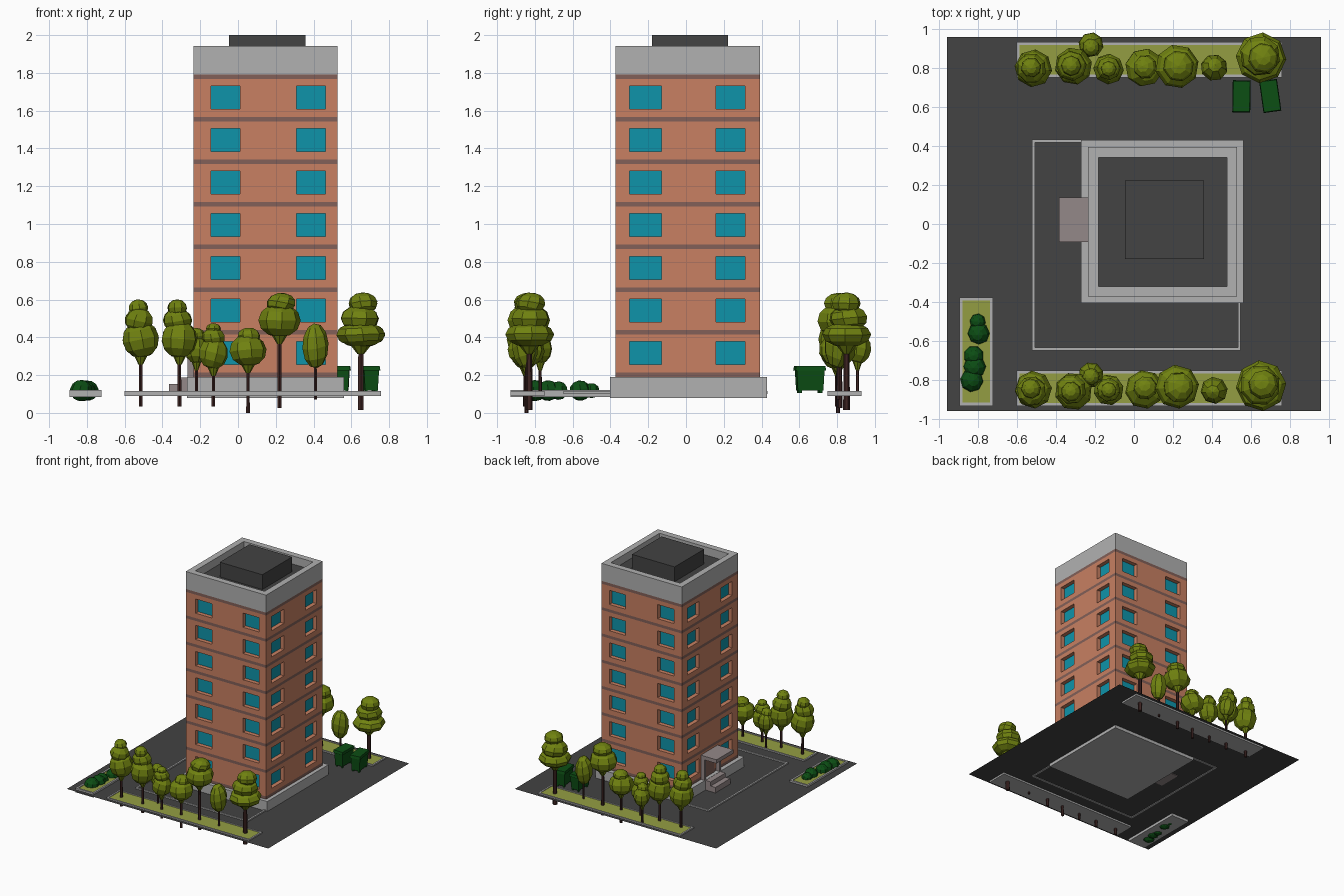
import bpy, bmesh, math, random
from mathutils import Matrix, Vector

if "Cube" in bpy.data.objects:
    bpy.data.objects.remove(bpy.data.objects["Cube"])

random.seed(4)


def mat(name, r, g, b):
    def lin(c):
        c /= 255
        return c / 12.92 if c <= 0.04045 else ((c + 0.055) / 1.055) ** 2.4
    m = bpy.data.materials.new(name)
    m.diffuse_color = (lin(r), lin(g), lin(b), 1)
    m.use_nodes = True
    m.node_tree.nodes["Principled BSDF"].inputs["Base Color"].default_value = m.diffuse_color
    return m


ASPHALT = mat("asphalt", 67, 67, 67)
CONCRETE = mat("concrete", 177, 177, 177)
WALL = mat("terracotta_wall", 200, 128, 98)
BAND = mat("brown_band", 130, 96, 88)
GLASS = mat("teal_glass", 15, 148, 170)
PORCH = mat("mauve_stone", 148, 136, 136)
GRASS = mat("grass", 148, 158, 66)
LEAF = mat("olive_leaf", 112, 130, 16)
GREEN = mat("dark_green", 12, 78, 20)
BARK = mat("bark", 62, 36, 34)


def finish(name, bm, *mats):
    me = bpy.data.meshes.new(name)
    bm.to_mesh(me)
    bm.free()
    for m in mats:
        me.materials.append(m)
    ob = bpy.data.objects.new(name, me)
    bpy.context.collection.objects.link(ob)
    return ob


def paint(verts, mi):
    faces = {f for v in verts for f in v.link_faces}
    for f in faces:
        f.material_index = mi
    return faces


def box(bm, x0, x1, y0, y1, z0, z1, mi=0):
    m = Matrix.Translation(((x0 + x1) / 2, (y0 + y1) / 2, (z0 + z1) / 2)) @ \
        Matrix.Diagonal((x1 - x0, y1 - y0, z1 - z0, 1))
    return paint(bmesh.ops.create_cube(bm, size=1, matrix=m)["verts"], mi)


def tray(name, bounds, rim, depth, outer, inner):
    """Box with a sunken floor of another colour."""
    bm = bmesh.new()
    top = max(box(bm, *bounds), key=lambda f: f.calc_center_median().z)
    bmesh.ops.inset_region(bm, faces=[top], thickness=rim)
    floor = bmesh.ops.extrude_discrete_faces(bm, faces=[top])["faces"][0]
    bmesh.ops.translate(bm, verts=floor.verts, vec=(0, 0, -depth))
    floor.material_index = 1
    return finish(name, bm, outer, inner)


def ball(bm, c, r, rz, mi=0, seg=8, rings=6):
    m = Matrix.Translation(c) @ Matrix.Diagonal((r, r, rz, 1)) @ \
        Matrix.Rotation(random.uniform(0, 6), 4, 'Z') @ Matrix.Rotation(random.uniform(-.3, .3), 4, 'X')
    paint(bmesh.ops.create_uvsphere(bm, u_segments=seg, v_segments=rings, radius=1, matrix=m)["verts"], mi)


def cone(bm, x, y, z0, z1, r0, r1, mi=0, seg=6):
    m = Matrix.Translation((x, y, (z0 + z1) / 2))
    paint(bmesh.ops.create_cone(bm, cap_ends=True, segments=seg, radius1=r0, radius2=r1,
                                depth=z1 - z0, matrix=m)["verts"], mi)


# Ground sheet
G = 0.105
bm = bmesh.new()
bmesh.ops.create_grid(bm, x_segments=1, y_segments=1, size=0.957, matrix=Matrix.Translation((0, 0, G)))
finish("ground", bm, ASPHALT)

# Tower walls: one grid per side, window cells pushed in
X0, X1, Y0, Y1 = -0.235, 0.528, -0.372, 0.393
BASE, STEP, FLOORS = 0.19, 0.2255, 7
TOP = BASE + FLOORS * STEP + 0.024
bm = bmesh.new()


def facade(origin, du, width, wins):
    o, du, up = Vector(origin), Vector(du), Vector((0, 0, 1))
    inward = up.cross(du)

    def quad(pts, mi):
        f = bm.faces.new([bm.verts.new(o + du * u + up * v + inward * d) for u, v, d in pts])
        f.material_index = mi

    us = [0, *wins, width]
    for k in range(FLOORS + 1):
        z = k * STEP
        quad([(0, z, 0), (width, z, 0), (width, z + .024, 0), (0, z + .024, 0)], 1)
        if k == FLOORS:
            break
        vs = [z + .024, z + .066, z + .188, z + STEP]
        for i in range(5):
            for j in range(3):
                c = [(us[i], vs[j]), (us[i + 1], vs[j]), (us[i + 1], vs[j + 1]), (us[i], vs[j + 1])]
                if i % 2 and j == 1:
                    quad([(u, v, .035) for u, v in c], 2)
                    for n in range(4):
                        a, b = c[n], c[(n + 1) % 4]
                        quad([(*a, 0), (*b, 0), (*b, .035), (*a, .035)], 0)
                else:
                    quad([(u, v, 0) for u, v in c], 0)


W, D = X1 - X0, Y1 - Y0
facade((X0, Y0, BASE), (1, 0, 0), W, (.093, .246, .544, .697))
facade((X1, Y0, BASE), (0, 1, 0), D, (.074, .242, .532, .685))
facade((X1, Y1, BASE), (-1, 0, 0), W, (.076, .229, .534, .687))
facade((X0, Y1, BASE), (0, -1, 0), D, (.078, .235, .53, .685))
bmesh.ops.remove_doubles(bm, verts=bm.verts, dist=1e-5)
finish("tower_walls", bm, WALL, BAND, GLASS)

# Plinth, parapet with sunken roof, roof housing
bm = bmesh.new()
box(bm, -0.271, 0.56, -0.403, 0.43, 0.078, BASE)
finish("plinth", bm, CONCRETE)
tray("parapet", (X0, X1, Y0, Y1, TOP, 1.943), 0.074, 0.07, CONCRETE, ASPHALT)
bm = bmesh.new()
box(bm, -0.047, 0.358, -0.18, 0.222, 1.87, 2.0)
finish("roof_housing", bm, ASPHALT)

# Entrance porch: canopy, side posts, door and steps
bm = bmesh.new()
box(bm, -0.385, X0, -0.093, 0.135, 0.368, 0.4)
for y in (-0.09, 0.112):
    box(bm, -0.268, X0, y, y + .02, BASE, 0.368)
finish("porch_canopy", bm, PORCH)
bm = bmesh.new()
box(bm, X0 - .006, X0, -0.045, 0.087, BASE, 0.345)
finish("entrance_door", bm, BAND)
bm = bmesh.new()
box(bm, -0.365, -0.27, -0.08, 0.122, 0.1, 0.152)
box(bm, -0.32, -0.265, -0.08, 0.122, 0.1, 0.188)
finish("entrance_steps", bm, PORCH)

# Thin kerb around the forecourt
bm = bmesh.new()
kx0, kx1, ky0, ky1, t = -0.521, 0.546, -0.648, 0.432, 0.015
for b in ((kx0, kx0 + t, ky0, ky1), (kx0 + t, kx1 - t, ky0, ky0 + t),
          (kx1 - t, kx1, ky0, -0.403), (kx0 + t, -0.271, ky1 - t, ky1)):
    box(bm, *b, 0.1, 0.116)
finish("kerb", bm, CONCRETE)

# Planting beds
tray("front_planter", (-0.6, 0.757, -0.93, -0.75, 0.09, 0.116), 0.02, 0.005, CONCRETE, GRASS)
tray("back_planter", (-0.6, 0.757, 0.75, 0.93, 0.09, 0.116), 0.02, 0.005, CONCRETE, GRASS)
tray("shrub_planter", (-0.893, -0.722, -0.93, -0.377, 0.083, 0.12), 0.022, 0.006, CONCRETE, GRASS)

# Shrubs
bm = bmesh.new()
for x, y, r in ((-.80, -.50, .042), (-.795, -.56, .057), (-.82, -.675, .052),
                (-.815, -.73, .058), (-.83, -.80, .06)):
    ball(bm, (x, y, .118), r, r * .95)
finish("shrubs", bm, GREEN)

# Trees: x, y, trunk foot, trunk radius, crown balls (dx, z, radius, half height)
tall = ((0, .39, .097, .1), (-.01, .49, .078, .065), (-.012, .555, .052, .046))
trees = (
    (-.515, -.848, .035, .012, tall),
    (-.31, -.85, .035, .012, tall),
    (-.22, -.772, .1, .009, ((0, .34, .065, .08), (0, .41, .045, .04))),
    (-.13, -.85, .035, .011, ((0, .315, .08, .085), (0, .4, .062, .05), (0, .445, .04, .03))),
    (.053, -.845, 0, .011, ((0, .33, .1, .085), (.005, .405, .062, .047))),
    (.22, -.835, .025, .013, ((0, .49, .113, .09), (.008, .58, .08, .056))),
    (.41, -.845, .07, .009, ((0, .355, .07, .12),)),
    (.65, -.83, .015, .018, ((0, .415, .13, .068), (-.005, .5, .105, .07), (.012, .58, .078, .058))),
)
for row, dy in (("front", 0), ("back", 1.65)):
    for i, (x, y, foot, r, crown) in enumerate(trees):
        bm = bmesh.new()
        y += dy + (.03 if dy and i in (2, 7) else 0)
        z, rc, h = crown[0][1:]
        cone(bm, x, y, foot, z, r, r * .8, 0)
        if h < .11:
            cone(bm, x, y, z - h - .035, z - h * .4, r, rc * .6, 1, 8)
        for dx, cz, cr, ch in crown:
            ball(bm, (x + dx, y + random.uniform(-.01, .01), cz), cr, ch, 1)
        finish(f"{row}_tree_{i + 1}", bm, BARK, LEAF)

# Waste bins: tapered body, overhanging lid, wheels
for n, (x, y, ang) in enumerate(((.55, .653, -1), (.697, .655, 8))):
    bm = bmesh.new()
    body = box(bm, -.04, .04, -.074, .074, .118, .225)
    for v in {v for f in body for v in f.verts}:
        if v.co.z < .2:
            v.co.x *= .85
            v.co.y *= .92
    lid = box(bm, -.046, .046, -.082, .082, .225, .247)
    for v in {v for f in lid for v in f.verts}:
        if v.co.z > .24:
            v.co.x *= .93
            v.co.y *= .95
    for sx in (-.026, .026):
        for sy in (-.055, .055):
            box(bm, sx - .006, sx + .006, sy - .008, sy + .008, G, .12)
    ob = finish(f"waste_bin_{n + 1}", bm, GREEN)
    ob.location = (x, y, 0)
    ob.rotation_euler.z = math.radians(ang)
